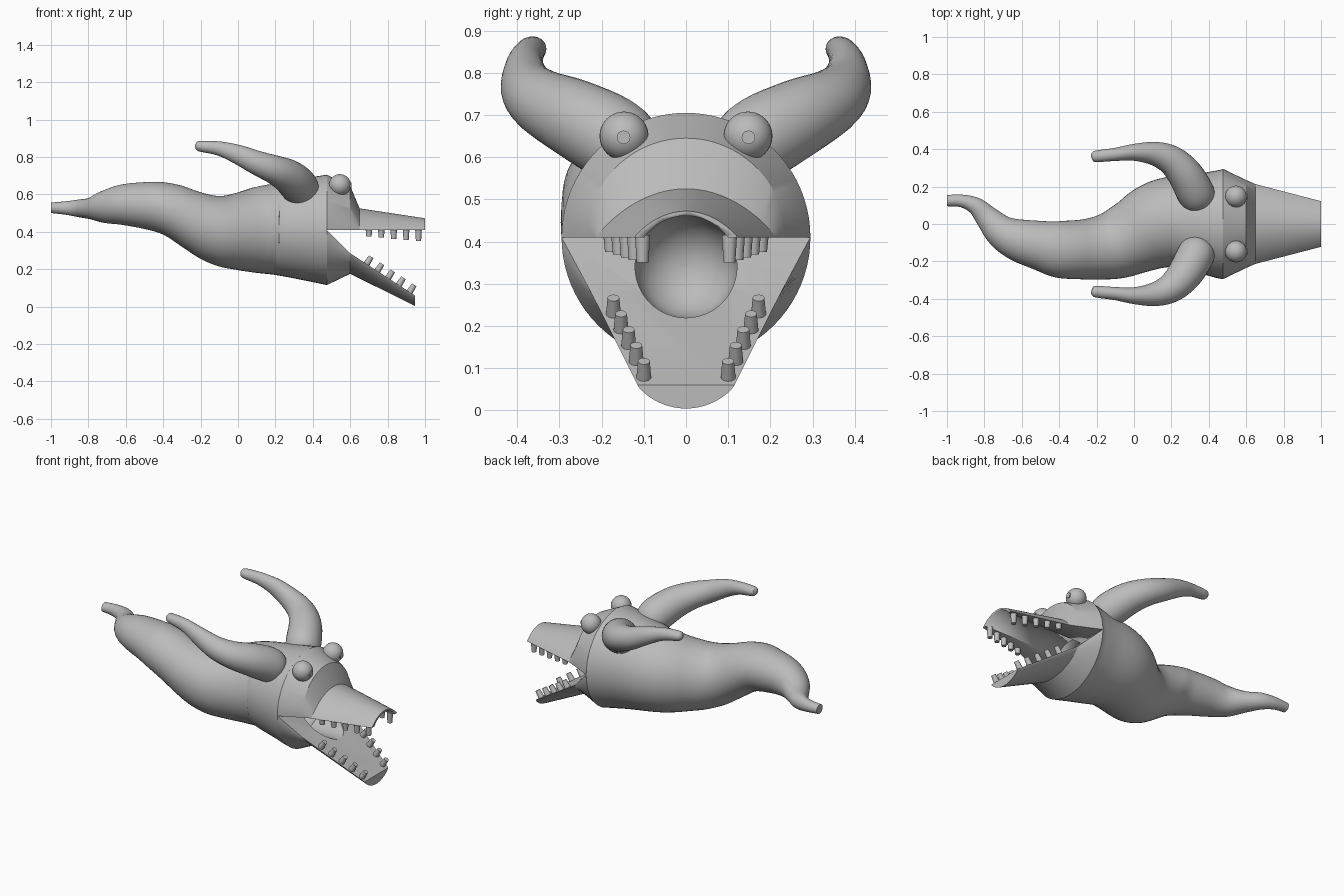
import bpy, bmesh, math
from mathutils import Vector

if "Cube" in bpy.data.objects:
    bpy.data.objects.remove(bpy.data.objects["Cube"])

grey = bpy.data.materials.new("plain_grey")
grey.diffuse_color = (0.5, 0.5, 0.5, 1)
grey.use_nodes = True
grey.node_tree.nodes["Principled BSDF"].inputs["Base Color"].default_value = grey.diffuse_color


def finish(name, bm, angle=35):
    bmesh.ops.recalc_face_normals(bm, faces=bm.faces)
    me = bpy.data.meshes.new(name)
    bm.to_mesh(me)
    bm.free()
    ob = bpy.data.objects.new(name, me)
    bpy.context.collection.objects.link(ob)
    me.materials.append(grey)
    bpy.ops.object.select_all(action='DESELECT')
    ob.select_set(True)
    bpy.context.view_layer.objects.active = ob
    bpy.ops.object.shade_smooth_by_angle(angle=math.radians(angle))
    return ob


def loft(name, rings, angle=35):
    """Bridge closed rings of points and cap both ends."""
    bm = bmesh.new()
    vs = [[bm.verts.new(p) for p in r] for r in rings]
    n = len(vs[0])
    for a, b in zip(vs, vs[1:]):
        for i in range(n):
            j = (i + 1) % n
            bm.faces.new((a[i], a[j], b[j], b[i]))
    bm.faces.new(vs[0])
    bm.faces.new(vs[-1])
    return finish(name, bm, angle)


def smooth_path(rows, steps):
    """Catmull-Rom interpolation of every column."""
    out = []
    for i in range(len(rows) - 1):
        p0, p1, p2, p3 = (rows[max(0, min(len(rows) - 1, i + k))] for k in (-1, 0, 1, 2))
        for s in range(steps):
            t = s / steps
            out.append([0.5 * (2 * b + (c - a) * t + (2 * a - 5 * b + 4 * c - d) * t * t
                        + (3 * b - a - 3 * c + d) * t ** 3)
                        for a, b, c, d in zip(p0, p1, p2, p3)])
    return out + [list(rows[-1])]


def tube(name, rows, steps=4, sides=48, upright=False):
    """Tube along x, y, z with side and vertical radii."""
    rows = smooth_path(rows, steps)
    pts = [Vector(r[:3]) for r in rows]
    rings = []
    for i, r in enumerate(rows):
        t = pts[min(i + 1, len(pts) - 1)] - pts[max(i - 1, 0)]
        if upright:
            t.z = 0
            if i == len(rows) - 1:
                t = Vector((1, 0, 0))
        t.normalize()
        side = Vector((-t.y, t.x, 0)).normalized()
        up = t.cross(side)
        rings.append([pts[i] + side * r[3] * math.cos(a) + up * r[4] * math.sin(a)
                      for a in (2 * math.pi * k / sides for k in range(sides))])
    return loft(name, rings)


# body with curved tail
body = tube("body", [
    (-1, .125, .528, .030, .028), (-.92, .123, .527, .034, .036),
    (-.845, .095, .525, .047, .048), (-.785, .035, .525, .065, .058),
    (-.71, -.04, .535, .090, .088), (-.62, -.085, .545, .113, .108),
    (-.5, -.115, .540, .133, .125), (-.4, -.135, .525, .152, .140),
    (-.3, -.137, .483, .158, .163), (-.2, -.130, .433, .168, .178),
    (-.1, -.110, .403, .185, .188), (0, -.068, .402, .202, .207),
    (.1, -.020, .410, .228, .230), (.2, .010, .414, .243, .245),
    (.35, .005, .413, .267, .272), (.475, 0, .410, .295, .295)], upright=True)


def arch_loft(name, rows, sign):
    """Half-round sections: x, flat edge height, half width, depth, roundness power."""
    n = 40
    return loft(name, [[(x, w * math.cos(math.pi * k / n),
                         z + sign * h * abs(math.sin(math.pi * k / n)) ** p)
                        for k in range(n + 1)] for x, z, w, h, p in rows], 25)


# head top with snout, and lower jaw
upper = arch_loft("upper_jaw", [(.475, .41, .295, .295, 1), (.6, .41, .235, .235, 1),
                                (.65, .41, .213, .115, 1.8), (1, .41, .122, .062, 1.8)], 1)
lower = arch_loft("lower_jaw", [(.475, .41, .295, .295, 1), (.6, .285, .228, .11, 1.6),
                                (.945, .06, .115, .056, 1.6)], -1)

# throat cavity
cut_rows = [(.28 + .12 * (1 - math.cos(a)), .12 * math.sin(a) + .001)
            for a in (math.pi / 2 * k / 8 for k in range(9))] + [(1.1, .121)]
cutter = loft("throat_cutter", [[(x, r * math.cos(a), .34 + r * math.sin(a))
                                 for a in (2 * math.pi * k / 48 for k in range(48))]
                                for x, r in cut_rows])
cutter.hide_render = True
for ob in (body, upper, lower):
    mod = ob.modifiers.new("throat", 'BOOLEAN')
    mod.operation = 'DIFFERENCE'
    mod.solver = 'EXACT'
    mod.object = cutter
    bpy.context.view_layer.objects.active = ob
    bpy.ops.object.modifier_apply(modifier=mod.name)
bpy.data.objects.remove(cutter)


def peg(name, base, direction, length, r1, r2):
    bm = bmesh.new()
    bmesh.ops.create_cone(bm, cap_ends=True, segments=20, radius1=r1, radius2=r2, depth=length)
    d = Vector(direction).normalized()
    rot = d.to_track_quat('Z', 'Y').to_matrix()
    for v in bm.verts:
        v.co = rot @ v.co + Vector(base) + d * length / 2
    return finish(name, bm)


for s, label in ((-1, "right"), (1, "left")):
    # horns
    tube(label + "_horn", [
        (.365, s * .10, .585, .05, .05), (.345, s * .135, .615, .092, .09),
        (.32, s * .185, .65, .1, .1), (.27, s * .27, .695, .093, .092),
        (.2, s * .34, .73, .08, .078), (.11, s * .376, .765, .064, .066),
        (0, s * .383, .813, .045, .052), (-.1, s * .372, .845, .035, .038),
        (-.2, s * .362, .857, .031, .029), (-.222, s * .361, .858, .022, .02),
        (-.229, s * .36, .858, .006, .006)], sides=32)

    # eyes and pupils
    bm = bmesh.new()
    bmesh.ops.create_uvsphere(bm, u_segments=32, v_segments=20, radius=.058)
    bmesh.ops.translate(bm, verts=bm.verts, vec=(.545, s * .147, .65))
    finish(label + "_eye", bm)
    peg(label + "_pupil", (.59, s * .148, .647), (1, 0, 0), .016, .016, .016)

    # teeth
    for i in range(5):
        f = i / 4
        peg(f"{label}_upper_tooth_{i}", (.70 + .265 * f, s * (.178 - .075 * f), .415),
            (0, 0, -1), .04 + .025 * f, .018, .014)
        x = .685 + .23 * f
        peg(f"{label}_lower_tooth_{i}", (x, s * (.172 - .072 * f), .28 - .652 * (x - .6)),
            (.55, 0, .83), .05, .018, .014)
